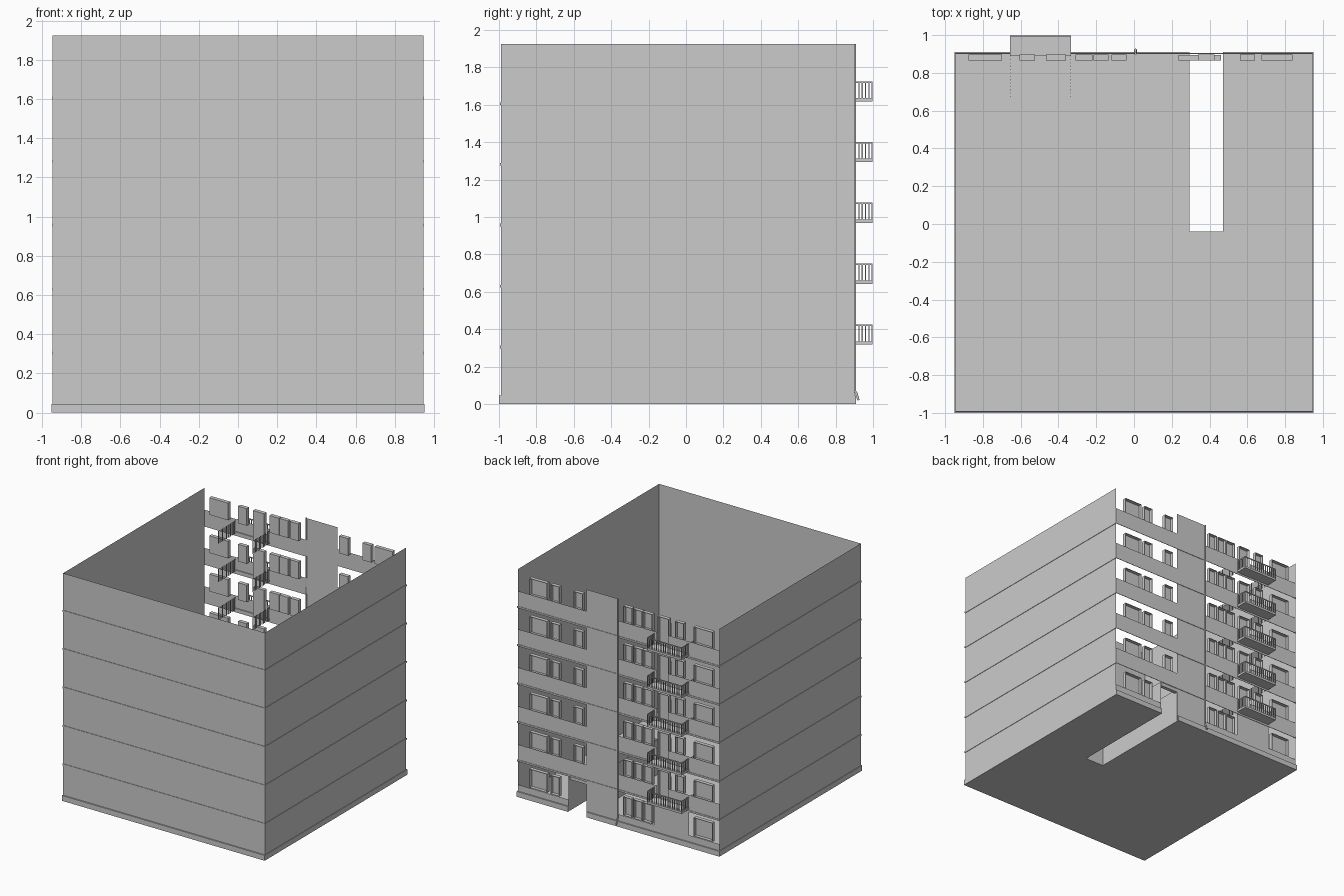
import bpy, bmesh, math

if "Cube" in bpy.data.objects:
    bpy.data.objects.remove(bpy.data.objects["Cube"])

X, YF, YB, H = 0.945, -0.99, 0.90, 1.925
FLOORS = [0.305, 0.63, 0.957, 1.282, 1.605]


def make(name, quads=(), boxes=()):
    """One object from flat quads and axis-aligned boxes (x0,x1,y0,y1,z0,z1)."""
    bm = bmesh.new()
    for q in quads:
        bm.faces.new([bm.verts.new(p) for p in q])
    for x0, x1, y0, y1, z0, z1 in boxes:
        r = bmesh.ops.create_cube(bm, size=1)
        for v in r["verts"]:
            v.co.x = x1 if v.co.x > 0 else x0
            v.co.y = y1 if v.co.y > 0 else y0
            v.co.z = z1 if v.co.z > 0 else z0
    me = bpy.data.meshes.new(name)
    bm.to_mesh(me)
    bm.free()
    ob = bpy.data.objects.new(name, me)
    bpy.context.collection.objects.link(ob)
    return ob


def wall_y(x0, x1, z0, z1, y):
    """Quad facing +y."""
    return [(x1, y, z0), (x0, y, z0), (x0, y, z1), (x1, y, z1)]


def wall_x(x, y0, y1, z0, z1):
    """Quad facing +x."""
    return [(x, y0, z0), (x, y1, z0), (x, y1, z1), (x, y0, z1)]


def slab(x0, x1, y0, y1, z):
    return [(x0, y0, z), (x0, y1, z), (x1, y1, z), (x1, y0, z)]


# Plain outer walls
make("plain_walls", [wall_y(X, -X, 0, H, YF), wall_x(X, YF, YB, 0, H),
                     wall_x(-X, YB, YF, 0, H)])

# Ground slab with the passage slot left open
SX0, SX1, SY = 0.295, 0.47, -0.04
make("ground_slab", [slab(-X, SX0, YF, YB, 0), slab(SX1, X, YF, YB, 0),
                     slab(SX0, SX1, YF, SY, 0)])
make("passage_walls", [wall_x(SX0, SY, YB, 0, 0.3), wall_x(SX1, YB, SY, 0, 0.3),
                       wall_y(SX0, SX1, 0, 0.3, SY)])
make("passage_lintel", boxes=[(0.235, 0.46, 0.865, 0.895, 0.27, 0.30)])

# Plinth and the thin ridges at each storey
P = 0.01
make("plinth", boxes=[(-X - 0.005, X + 0.005, YF - P, YF, 0, 0.045),
                      (X, X + 0.005, YF, YB + P, 0, 0.045),
                      (-X - 0.005, -X, YF, YB + P, 0, 0.045),
                      (-X, SX0, YB, YB + P, 0, 0.045),
                      (SX1, X, YB, YB + P, 0, 0.045)])
ridges = []
for z in FLOORS:
    a, b, r = z - 0.007, z + 0.007, 0.004
    ridges += [(-X - r, X + r, YF - r, YF, a, b), (X, X + r, YF, YB + r, a, b),
               (-X - r, -X, YF, YB + r, a, b), (-X, 0.0, YB, YB + r, a, b),
               (0.02, X, YB, YB + r, a, b)]
make("storey_ridges", boxes=ridges)

# Rear facade: stair panel and spandrel bands, open window strips between
DOOR = (-0.465, -0.36)
bands = [wall_y(0.015, 0.30, 0, H, YB)]
for z in FLOORS:
    for x0, x1 in ((-X, DOOR[0]), (DOOR[1], 0.015), (0.30, X)):
        bands.append(wall_y(x0, x1, z, z + 0.135, YB))
for x0, x1 in ((-X, 0.015), (SX1, X)):
    bands.append(wall_y(x0, x1, 0, 0.10, YB))
bands.append(wall_y(-0.66, -0.33, 0.10, 0.305, YB))
make("rear_facade", bands)


def window(x0, x1, z0, z1):
    """Recessed window: open reveal, a frame rim and a pane at the back."""
    y0, y1, t = 0.865, 0.897, 0.004
    return [(x0, x1, y0, y0 + t, z0, z1),
            (x0, x0 + t, y0, y1, z0, z1), (x1 - t, x1, y0, y1, z0, z1),
            (x0, x1, y0, y1, z0, z0 + t), (x0, x1, y0, y1, z1 - t, z1)]


SPANS = [(-0.875, -0.70), (-0.605, -0.525), (-0.31, -0.22), (-0.215, -0.135),
         (-0.12, -0.04), (0.34, 0.425), (0.56, 0.64), (0.675, 0.84)]
wins, doors = [], []
for z in FLOORS:
    for s in SPANS:
        wins += window(*s, z + 0.125, z + 0.27)
    doors += window(*DOOR, z + 0.02, z + 0.27)
for i in (0, 2, 3, 4, 6, 7):
    wins += window(*SPANS[i], 0.10, 0.26)
make("windows", boxes=wins)
make("balcony_doors", boxes=doors)

# Balconies: slab, handrail and balusters; side railings run inside the wall
BX0, BX1, BY = -0.657, -0.333, 0.998
slabs, rails = [], []
for z in FLOORS:
    z += 0.012
    zt = z + 0.108
    slabs.append((BX0, BX1, 0.892, BY, z, z + 0.018))
    rails.append((BX0, BX1, BY - 0.006, BY, zt - 0.008, zt))
    n = 15
    for i in range(n + 1):
        x = BX0 + (BX1 - BX0 - 0.005) * i / n
        rails.append((x, x + 0.005, BY - 0.005, BY, z, zt))
    for x in (BX0, BX1 - 0.004):
        rails.append((x, x + 0.004, 0.892, BY, zt - 0.008, zt))
        for i in range(19):
            y = 0.672 + i * 0.0178
            rails.append((x, x + 0.004, y, y + 0.006, z, zt))
make("balcony_slabs", boxes=slabs)
make("balcony_railings", boxes=rails)

# Drain pipe with a kicked-out foot
cu = bpy.data.curves.new("drain_pipe", "CURVE")
cu.dimensions = "3D"
cu.bevel_depth = 0.007
cu.bevel_resolution = 1
cu.use_fill_caps = True
path = [(0.008, 0.903, H), (0.008, 0.903, 0.07), (0.008, 0.912, 0.055), (0.008, 0.922, 0.02)]
sp = cu.splines.new("POLY")
sp.points.add(len(path) - 1)
for p, c in zip(sp.points, path):
    p.co = (*c, 1)
bpy.context.collection.objects.link(bpy.data.objects.new("drain_pipe", cu))
